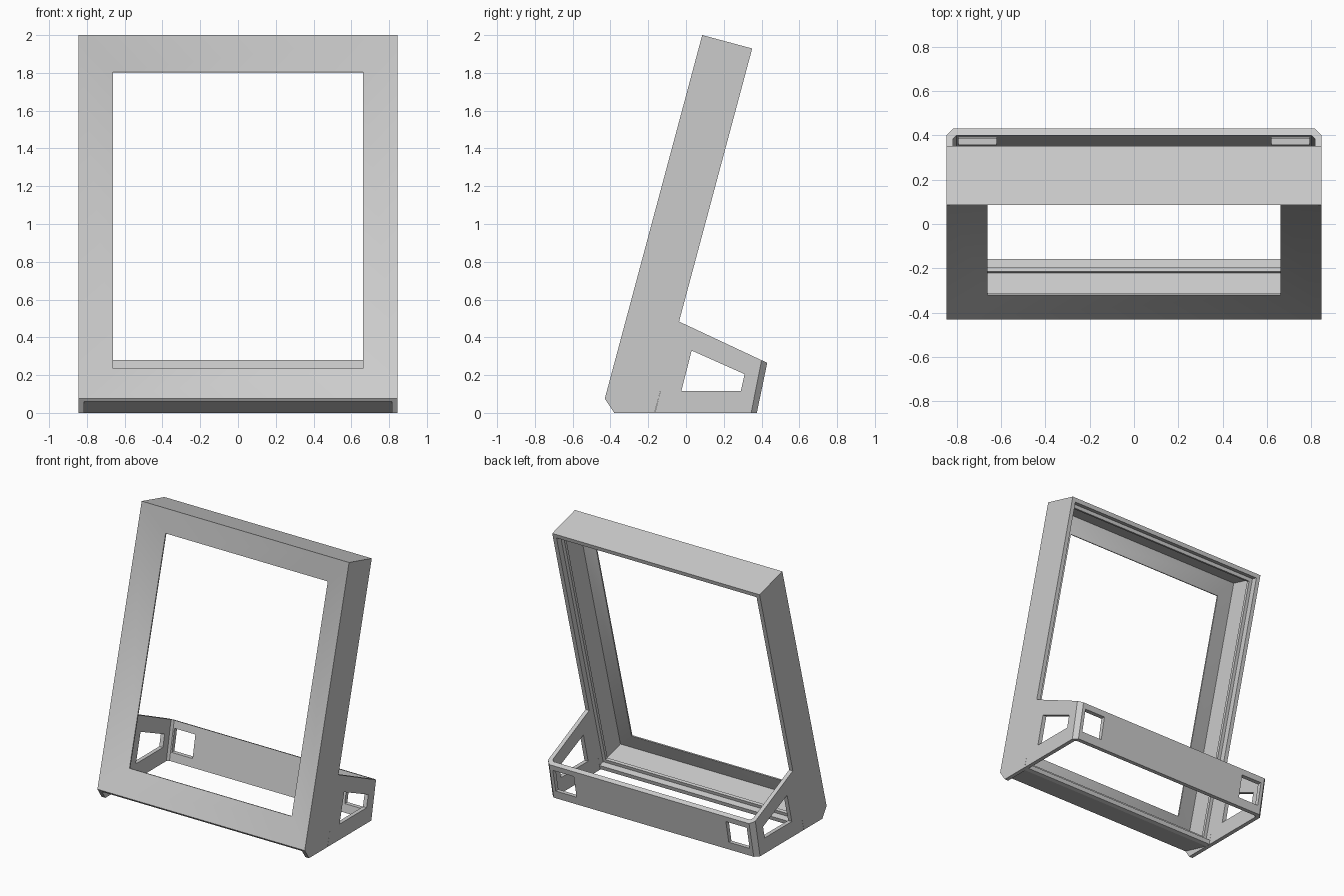
import bpy, bmesh, math
from mathutils import Vector

cube = bpy.data.objects.get("Cube")
if cube:
    bpy.data.objects.remove(cube, do_unlink=True)

grey = bpy.data.materials.new("light_grey")
grey.use_nodes = True
grey.diffuse_color = (0.6, 0.6, 0.6, 1)
grey.node_tree.nodes["Principled BSDF"].inputs["Base Color"].default_value = (0.6, 0.6, 0.6, 1)

HALF_W, WALL = 0.845, 0.03
LENGTH, DEPTH = 1.993, 0.274
S, C = math.sin(math.radians(15)), math.cos(math.radians(15))


def make(name, rings, close_loop=False, caps=True):
    """Skin a list of equal-sized point rings into a solid."""
    bm = bmesh.new()
    loops = [[bm.verts.new(p) for p in ring] for ring in rings]
    n = len(loops[0])
    pairs = list(zip(loops, loops[1:]))
    if close_loop:
        pairs.append((loops[-1], loops[0]))
    for a, b in pairs:
        for i in range(n):
            j = (i + 1) % n
            bm.faces.new((a[i], a[j], b[j], b[i]))
    if caps and not close_loop:
        bm.faces.new(loops[0])
        bm.faces.new(loops[-1])
    bmesh.ops.recalc_face_normals(bm, faces=bm.faces)
    mesh = bpy.data.meshes.new(name)
    bm.to_mesh(mesh)
    bm.free()
    mesh.materials.append(grey)
    obj = bpy.data.objects.new(name, mesh)
    bpy.context.collection.objects.link(obj)
    return obj


def prism(name, profile, x0, x1):
    """Extrude a side profile of (y, z) points along x."""
    return make(name, [[(x, y, z) for y, z in profile] for x in (x0, x1)])


def tilted(x, u, d):
    """Point on the leaning frame: u up the slope, d towards the back."""
    return Vector((x, -0.43 + u * S + d * C, 0.075 + u * C - d * S))


# Leaning frame: funnel bezel, thin outer wall and inner rail in one section
section = [(0, 0), (0.184, 0.065), (0.184, 0.075), (WALL, 0.022),
           (WALL, 0.208), (0.055, 0.208), (0.055, 0.23), (WALL, 0.23),
           (WALL, DEPTH), (0, DEPTH)]
corners = [(-1, 0), (1, 0), (1, 1), (-1, 1)]
frame = make("screen_frame", [
    [tilted(sx * (HALF_W - o), LENGTH - o if top else o, d) for o, d in section]
    for sx, top in corners], close_loop=True)
bpy.ops.object.select_all(action="DESELECT")
frame.select_set(True)
bpy.context.view_layer.objects.active = frame
bpy.ops.object.shade_smooth_by_angle(angle=math.radians(30))

# Lip under the lower edge of the frame
prism("bottom_lip", [(-0.43, 0.075), (-0.42, 0.06), (-0.195, 0), (-0.165, 0.004)],
      WALL - HALF_W, HALF_W - WALL)

# Side walls with a window, and the small feet below the frame
outer = [(-0.165, 0), (-0.04, 0.485), (0.387, 0.285), (0.33, 0)]
window = [(-0.025, 0.115), (0.03, 0.33), (0.31, 0.205), (0.29, 0.115)]
for side, sx in (("left", 1), ("right", -1)):
    xo, xi = sx * HALF_W, sx * (HALF_W - WALL)
    sections = [[(xo, *o), (xo, *w), (xi, *w), (xi, *o)] for o, w in zip(outer, window)]
    make(side + "_side_wall", sections, close_loop=True)
    prism(side + "_foot", [(-0.43, 0.075), (-0.38, 0), (-0.165, 0), (-0.165, 0.004)], xo, xi)

# Back wall with chamfered corners, leaning outwards, top following the side slope
half = [(0.815, 0), (HALF_W, -WALL), (HALF_W, -0.045), (0.815, -0.045), (0.8, -WALL)]
plan = half + [(-x, y) for x, y in reversed(half)]
bottom = [(x, 0.375 + y, 0) for x, y in plan]
top = [(x, 0.43 + y, 0.265 - 0.468 * y) for x, y in plan]
back = make("back_wall", [bottom, top])

# Cut the two rear windows
for sx in (-1, 1):
    cutter = prism("window_cutter", [(0.3, 0.06), (0.5, 0.06), (0.5, 0.225), (0.3, 0.225)],
                   sx * 0.62, sx * 0.79)
    cutter.hide_render = True
    mod = back.modifiers.new("window", "BOOLEAN")
    mod.operation = "DIFFERENCE"
    mod.solver = "EXACT"
    mod.object = cutter
    bpy.context.view_layer.objects.active = back
    bpy.ops.object.modifier_apply(modifier=mod.name)
    bpy.data.objects.remove(cutter, do_unlink=True)
